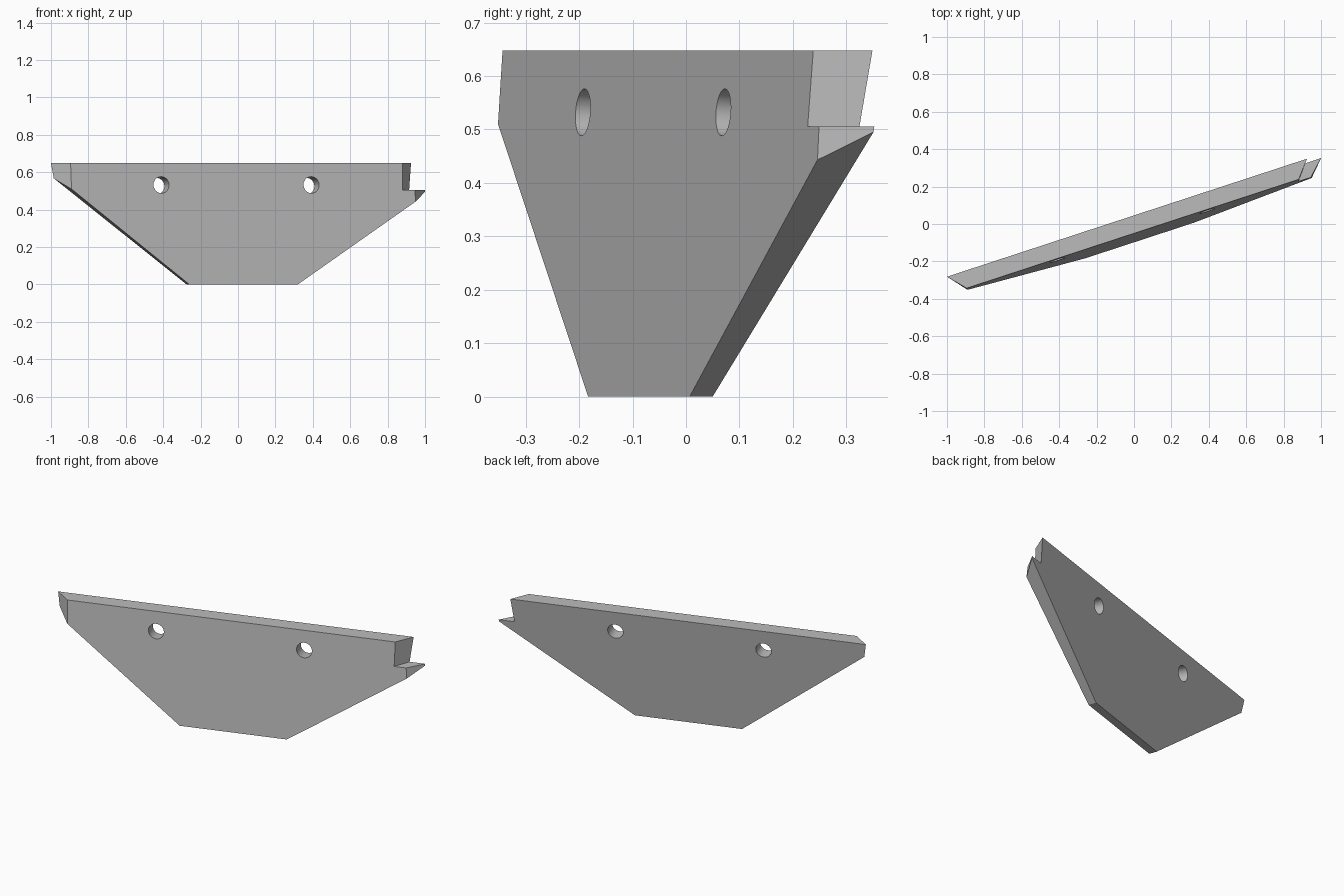
import bpy
import bmesh
from mathutils import Vector

cube = bpy.data.objects.get("Cube")
if cube:
    bpy.data.objects.remove(cube, do_unlink=True)

steel = bpy.data.materials.new("plain_grey")
steel.use_nodes = True
grey = (0.5, 0.5, 0.5, 1)
steel.diffuse_color = grey
steel.node_tree.nodes["Principled BSDF"].inputs["Base Color"].default_value = grey

YAW = 0.3276  # sideways slope shared by both broad faces


def front_point(x, z):
    return Vector((x, -0.098 + YAW * x + 0.074 * z, z))


def back_point(x, z):
    return Vector((x, -0.05 + YAW * x + 0.148 * z, z))


# Matching outlines of the two broad faces, as x and z
TOP, NOTCH = 0.648, 0.505
front_outline = [(-0.895, TOP), (-0.89, 0.51), (-0.26, 0), (0.32, 0),
                 (0.95, 0.443), (0.945, NOTCH), (0.88, NOTCH), (0.88, TOP)]
back_outline = [(-1, TOP), (-0.985, 0.567), (-0.275, 0), (0.305, 0),
                (1, 0.495), (1, NOTCH), (0.915, NOTCH), (0.925, TOP)]

# Wedge-shaped plate with bevelled ends and a notched corner
bm = bmesh.new()
front = [bm.verts.new(front_point(*p)) for p in front_outline]
back = [bm.verts.new(back_point(*p)) for p in back_outline]
bm.faces.new(front)
bm.faces.new(back[::-1])
count = len(front)
for i in range(count):
    j = (i + 1) % count
    bm.faces.new((front[j], front[i], back[i], back[j]))
bmesh.ops.recalc_face_normals(bm, faces=bm.faces)
mesh = bpy.data.meshes.new("blade_plate")
bm.to_mesh(mesh)
bm.free()
mesh.materials.append(steel)
plate = bpy.data.objects.new("blade_plate", mesh)
bpy.context.collection.objects.link(plate)

# Two bolt holes drilled square to the front face
axis = Vector((-YAW, 1, -0.074))
for x in (-0.41, 0.392):
    bpy.ops.mesh.primitive_cylinder_add(
        vertices=48, radius=0.044, depth=0.5, location=front_point(x, 0.532),
        rotation=axis.to_track_quat('Z', 'Y').to_euler())
    cutter = bpy.context.object
    cutter.name = "bolt_hole_cutter"
    cutter.hide_render = True
    cutter.data.materials.append(steel)
    hole = plate.modifiers.new("bolt_hole", 'BOOLEAN')
    hole.operation = 'DIFFERENCE'
    hole.solver = 'EXACT'
    hole.object = cutter
    bpy.ops.object.select_all(action='DESELECT')
    plate.select_set(True)
    bpy.context.view_layer.objects.active = plate
    bpy.ops.object.modifier_apply(modifier=hole.name)
    bpy.data.objects.remove(cutter, do_unlink=True)

# Smooth hole walls, crisp plate edges
bpy.ops.object.shade_smooth_by_angle(angle=0.4)
